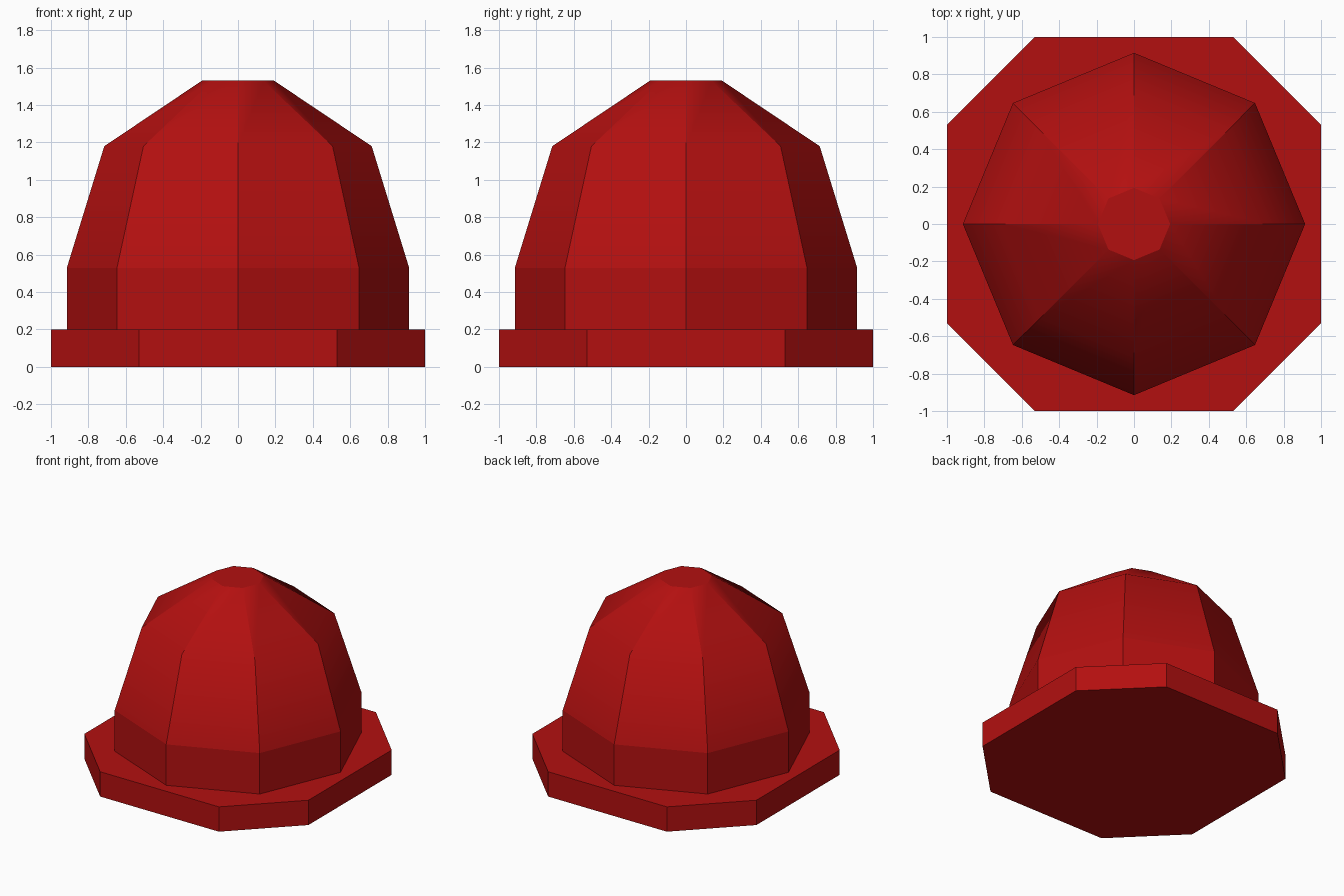
import bpy, math
from mathutils import Vector

if "Cube" in bpy.data.objects:
    bpy.data.objects.remove(bpy.data.objects["Cube"], do_unlink=True)

SIDES = 8

# Single red plastic colour
red = bpy.data.materials.new("red_plastic")
red.use_nodes = True
colour = (0.45, 0.005, 0.005, 1)
red.diffuse_color = colour
red.node_tree.nodes["Principled BSDF"].inputs["Base Color"].default_value = colour


def loft(name, rings, close_bottom):
    """Join equal-length rings of points, bottom to top, with a flat cap."""
    n = len(rings[0])
    verts = [p for ring in rings for p in ring]
    faces = [(r * n + i, r * n + (i + 1) % n, (r + 1) * n + (i + 1) % n, (r + 1) * n + i)
             for r in range(len(rings) - 1) for i in range(n)]
    faces.append(tuple(range(len(verts) - n, len(verts))))
    if close_bottom:
        faces.append(tuple(reversed(range(n))))
    mesh = bpy.data.meshes.new(name)
    mesh.from_pydata(verts, [], faces)
    mesh.update()
    mesh.materials.append(red)
    obj = bpy.data.objects.new(name, mesh)
    bpy.context.collection.objects.link(obj)
    return obj


# Base plate: a square with wide chamfered corners
c = 0.53
outline = [(1, -c), (1, c), (c, 1), (-c, 1), (-1, c), (-1, -c), (-c, -1), (c, -1)]
loft("base_plate", [[(x, y, z) for x, y in outline] for z in (0, 0.2)], True)

# Dome: eight-sided, straight collar below a tapering cap
profile = [(0.915, 0.2), (0.915, 0.53), (0.715, 1.18), (0.193, 1.53)]
rings = [[(r * math.cos(math.tau * i / SIDES), r * math.sin(math.tau * i / SIDES), z)
          for i in range(SIDES)] for r, z in profile]
mesh = loft("dome", rings, False).data

# Soften each dome panel up its height and round off the crown
normals = [p.normal.copy() for p in mesh.polygons]
shading = [Vector()] * len(mesh.loops)
for p in mesh.polygons:
    p.use_smooth = True
    band, i = divmod(p.index, SIDES)
    for loop in p.loop_indices:
        v = mesh.loops[loop].vertex_index
        ring, corner = divmod(v, SIDES)
        n = normals[p.index]
        if ring == 2:
            n = normals[SIDES + i] + normals[2 * SIDES + i]
        elif ring == 3 and band == 2:
            n = normals[2 * SIDES + corner] + normals[2 * SIDES + (corner - 1) % SIDES]
        shading[loop] = n.normalized()
mesh.normals_split_custom_set(shading)
